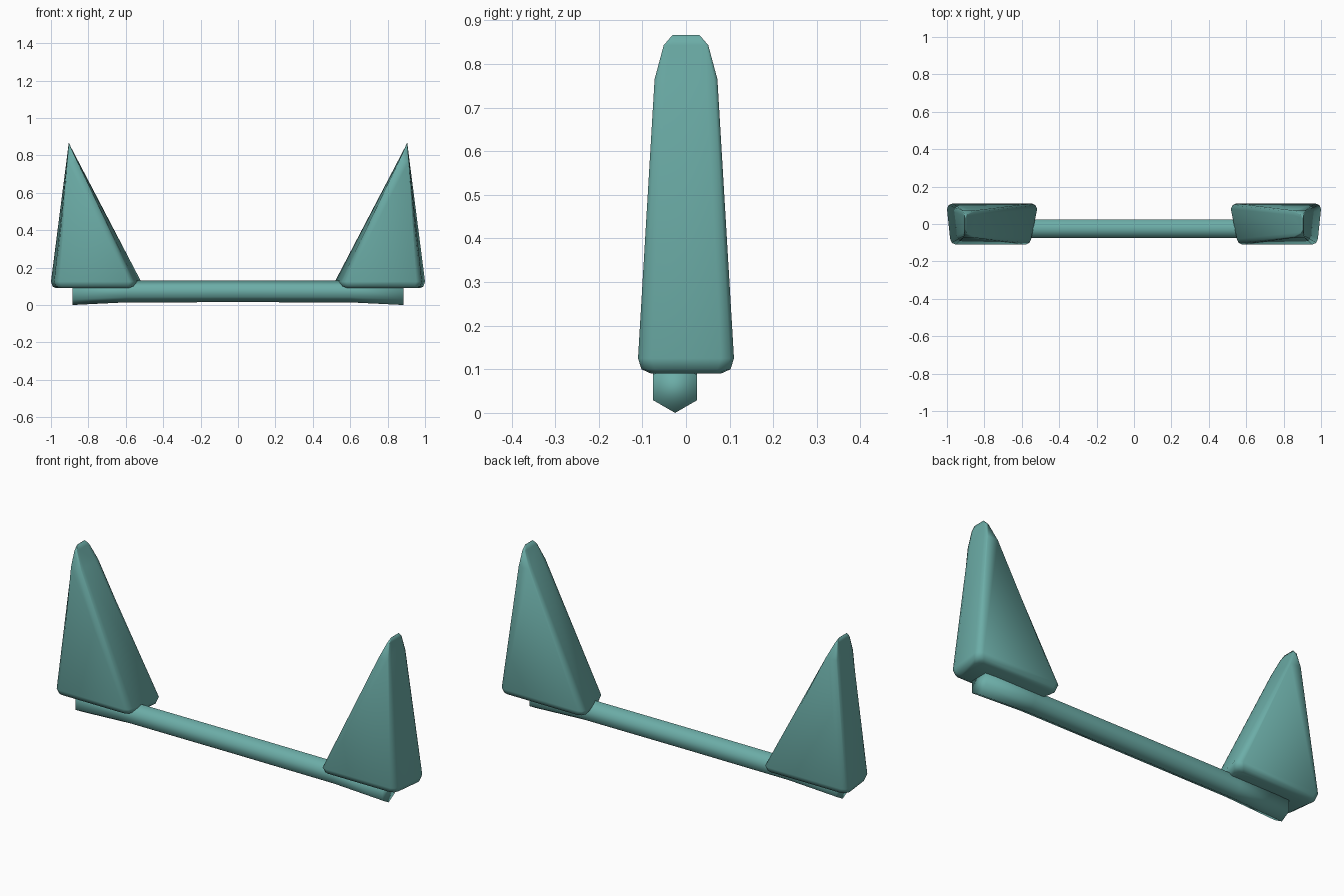
import bpy, bmesh, math

if "Cube" in bpy.data.objects:
    bpy.data.objects.remove(bpy.data.objects["Cube"])


def loft(name, rings, mat):
    """Skin a list of equal-length point rings and cap both ends."""
    bm = bmesh.new()
    vr = [[bm.verts.new(p) for p in r] for r in rings]
    n = len(rings[0])
    for a, b in zip(vr, vr[1:]):
        for i in range(n):
            j = (i + 1) % n
            bm.faces.new((a[i], a[j], b[j], b[i]))
    bm.faces.new(vr[0][::-1])
    bm.faces.new(vr[-1])
    bmesh.ops.recalc_face_normals(bm, faces=bm.faces)
    for f in bm.faces:
        f.smooth = True
    me = bpy.data.meshes.new(name)
    bm.to_mesh(me)
    bm.free()
    ob = bpy.data.objects.new(name, me)
    bpy.context.collection.objects.link(ob)
    me.materials.append(mat)
    return ob


teal = bpy.data.materials.new("teal")
teal.diffuse_color = (0.15, 0.42, 0.39, 1)
teal.use_nodes = True
teal.node_tree.nodes["Principled BSDF"].inputs["Base Color"].default_value = teal.diffuse_color


def ear_ring(z, half_y, shrink, side):
    """Rounded quad section, narrowing towards the ridge at x = 0.905."""
    k = max(0.004, (0.866 - z) / 0.741) if z > 0.125 else 1
    corners = [(0.55, -1), (0.983, -1), (1.0, 1), (0.518, 1)]
    cx, cy = 0.03, min(0.03, half_y * 0.35)
    pts = []
    for i, (x, s) in enumerate(corners):
        d = 1 if i in (0, 3) else -1          # direction into the section
        x += d * shrink
        y = s * half_y
        arc = [(0, cy), (0.3 * cx, 0.3 * cy), (cx, 0)]
        if i in (1, 3):
            arc.reverse()
        for dx, dy in arc:
            px = 0.905 + (x + d * dx - 0.905) * k
            pts.append((side * px, y - s * dy, z))
    return pts


# Ears: wedges with a soft base and a rounded ridge (z, half depth, inset)
sections = [(0.09, 0.08, 0.024), (0.10, 0.102, 0.008), (0.125, 0.11, 0),
            (0.765, 0.072, 0), (0.843, 0.051, 0), (0.866, 0.031, 0)]
for label, side in (("left_ear", -1), ("right_ear", 1)):
    loft(label, [ear_ring(*s, side) for s in sections], teal)

# Band: six-sided bar drooping slightly at the ends
path = [(-0.885, 0.058), (-0.6, 0.072), (0, 0.073), (0.6, 0.072), (0.885, 0.058)]
hexagon = [math.radians(30 + 60 * i) for i in range(6)]
loft("band", [[(x, -0.025 + 0.058 * math.cos(a), z + 0.058 * math.sin(a))
               for a in hexagon] for x, z in path], teal)
